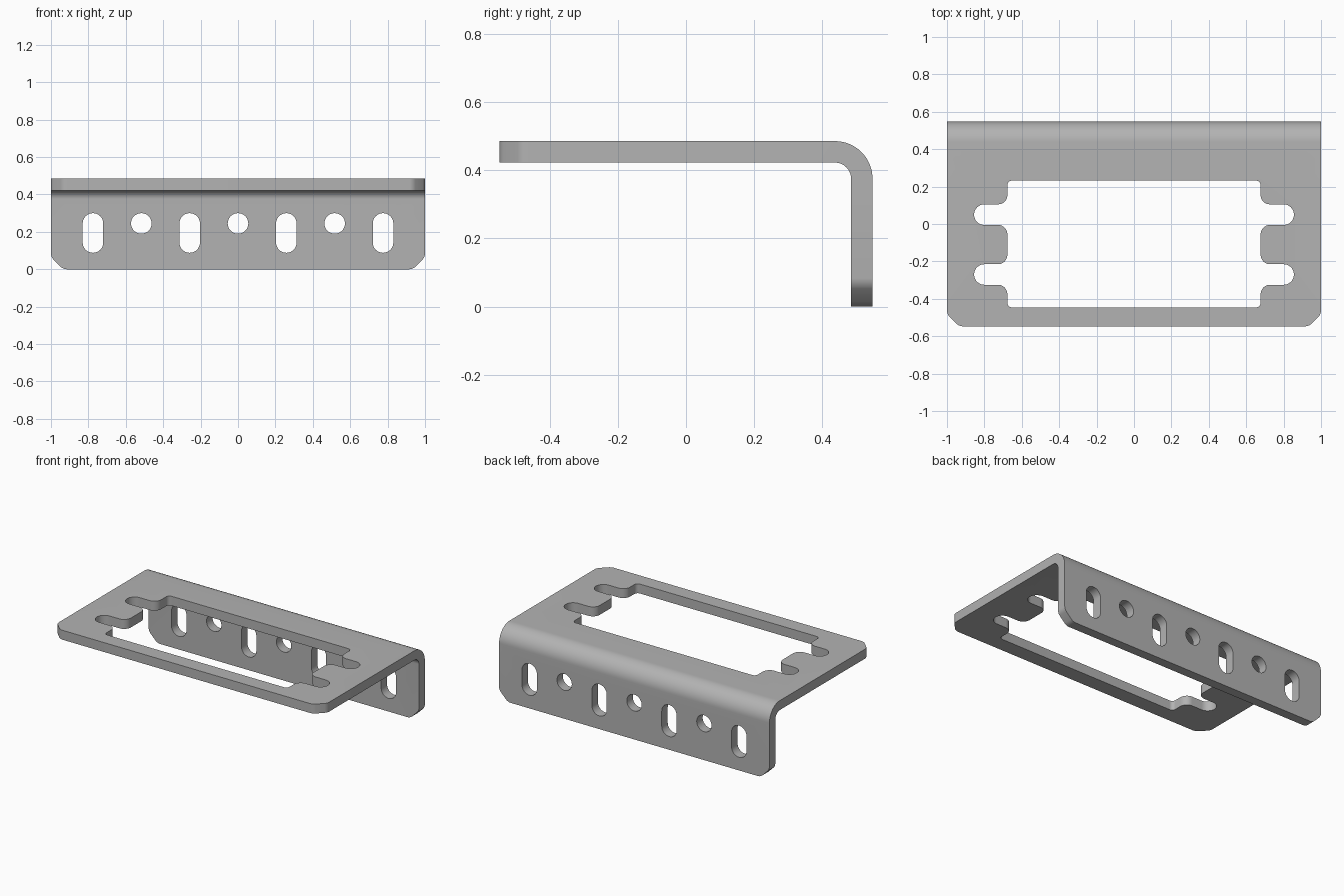
import bpy
import bmesh
from math import cos, sin, pi
from mathutils import Vector, Matrix

cube = bpy.data.objects.get("Cube")
if cube:
    bpy.data.objects.remove(cube, do_unlink=True)

metal = bpy.data.materials.new("grey metal")
metal.use_nodes = True
GREY = (0.45, 0.45, 0.45, 1)
metal.diffuse_color = GREY
metal.node_tree.nodes["Principled BSDF"].inputs["Base Color"].default_value = GREY

DEPTH, HEIGHT, THICK, BEND = 0.547, 0.485, 0.063, 0.11


def fillet(corners, steps=8):
    """Round each (x, y, radius) corner of an outline."""
    pts = []
    for i, (x, y, r) in enumerate(corners):
        p = Vector((x, y))
        if r == 0:
            pts.append(p)
            continue
        a = (Vector(corners[i - 1][:2]) - p).normalized()
        b = (Vector(corners[(i + 1) % len(corners)][:2]) - p).normalized()
        centre = p + (a + b) * r          # all corners are square
        for k in range(steps + 1):
            t = k / steps * pi / 2
            pts.append(centre - b * r * cos(t) - a * r * sin(t))
    return pts


def prism(name, pts, length, matrix):
    """Extrude an outline along its local z and place it."""
    bm = bmesh.new()
    face = bm.faces.new([bm.verts.new((p.x, p.y, 0)) for p in pts])
    top = bmesh.ops.extrude_face_region(bm, geom=[face])["geom"]
    bmesh.ops.translate(bm, vec=(0, 0, length),
                        verts=[v for v in top if isinstance(v, bmesh.types.BMVert)])
    bmesh.ops.transform(bm, matrix=matrix, verts=bm.verts)
    bmesh.ops.recalc_face_normals(bm, faces=bm.faces)
    mesh = bpy.data.meshes.new(name)
    bm.to_mesh(mesh)
    bm.free()
    mesh.materials.append(metal)
    obj = bpy.data.objects.new(name, mesh)
    bpy.context.collection.objects.link(obj)
    return obj


# Bent sheet: L-shaped side profile (y, z) swept along x
profile = fillet([
    (-DEPTH, HEIGHT - THICK, 0),
    (DEPTH - THICK, HEIGHT - THICK, BEND - THICK),
    (DEPTH - THICK, 0, 0),
    (DEPTH, 0, 0),
    (DEPTH, HEIGHT, BEND),
    (-DEPTH, HEIGHT, 0),
], 16)
along_x = Matrix(((0, 0, 1, -1), (1, 0, 0, 0), (0, 1, 0, 0), (0, 0, 0, 1)))
bracket = prism("bent_bracket", profile, 2, along_x)

# Clipped, softened corners on both free edges
bm = bmesh.new()
bm.from_mesh(bracket.data)


def free_corner_edges():
    found = []
    for e in bm.edges:
        a, b = e.verts[0].co, e.verts[1].co
        d = b - a
        mid = (a + b) / 2
        front = abs(d.z) > 0.06 and abs(d.y) < 0.01 and mid.y < -0.4
        low = abs(d.y) > 0.06 and abs(d.z) < 0.01 and mid.z < 0.1
        if abs(d.x) < 0.001 and abs(mid.x) > 0.9 and (front or low):
            found.append(e)
    return found


for offset, segments in ((0.065, 1), (0.018, 4)):
    bmesh.ops.bevel(bm, geom=free_corner_edges(), offset=offset,
                    segments=segments, profile=0.5, affect='EDGES')
bm.to_mesh(bracket.data)
bm.free()

# Large opening with two rounded notches on each side
R = 0.0549
half = [(0.677, -0.446, 0.025)]
for y in (-0.27, 0.05):
    half += [(0.677, y - 0.055, 0.05), (0.855, y - 0.055, R),
             (0.855, y + 0.055, R), (0.677, y + 0.055, 0.05)]
half.append((0.677, 0.232, 0.025))
opening = half + [(-x, y, r) for x, y, r in reversed(half)]
cutters = [prism("opening_cutter", fillet(opening), 0.2,
                 Matrix.Translation((0, 0, HEIGHT - 0.13)))]

# Alternating upright slots and round holes in the rear flange
along_y = Matrix(((1, 0, 0, 0), (0, 0, 1, DEPTH - 0.13), (0, 1, 0, 0), (0, 0, 0, 1)))
for i in range(-3, 4):
    x = i * 0.2585
    low = 0.088 if i % 2 else 0.19
    hole = [(x - 0.055, low, R), (x + 0.055, low, R),
            (x + 0.055, 0.3, R), (x - 0.055, 0.3, R)]
    cutters.append(prism("flange_hole_cutter", fillet(hole), 0.2, along_y))

# Cut, then remove the cutters
bpy.context.view_layer.objects.active = bracket
bracket.select_set(True)
for cutter in cutters:
    cutter.hide_render = True
    mod = bracket.modifiers.new("cut", 'BOOLEAN')
    mod.operation = 'DIFFERENCE'
    mod.solver = 'EXACT'
    mod.object = cutter
    bpy.ops.object.modifier_apply(modifier=mod.name)
    bpy.data.objects.remove(cutter, do_unlink=True)

bpy.ops.object.shade_smooth_by_angle(angle=0.6)
